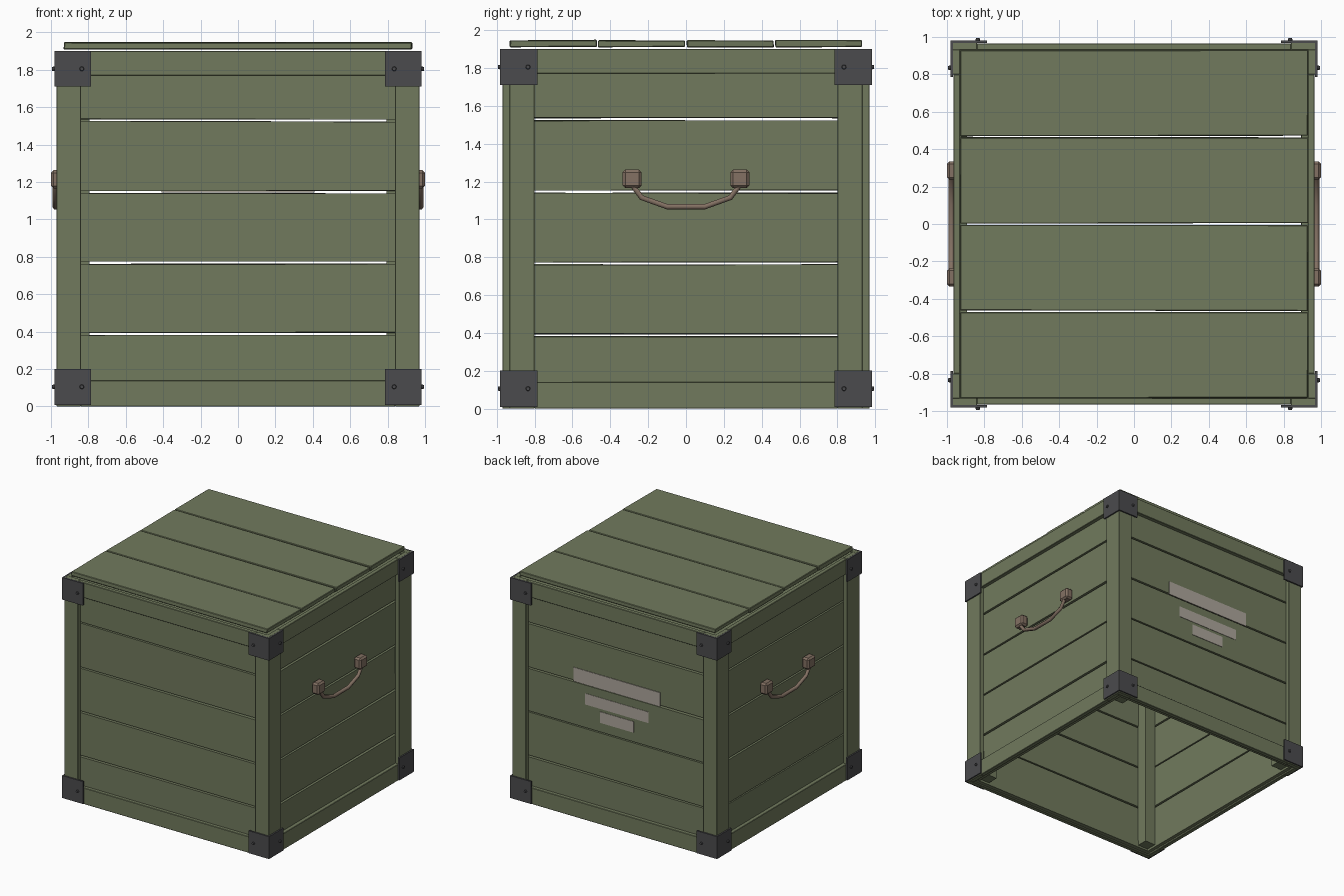
import bpy, bmesh, random
from mathutils import Matrix, Vector

if "Cube" in bpy.data.objects:
    bpy.data.objects.remove(bpy.data.objects["Cube"])

random.seed(4)


def material(name, r, g, b):
    m = bpy.data.materials.new(name)
    m.diffuse_color = (r, g, b, 1)
    m.use_nodes = True
    m.node_tree.nodes["Principled BSDF"].inputs["Base Color"].default_value = m.diffuse_color
    return m


GREEN = material("green_paint", 0.165, 0.195, 0.11)
METAL = material("dark_metal", 0.07, 0.07, 0.075)
TAN = material("handle_tan", 0.23, 0.165, 0.125)
PALE = material("pale_paint", 0.42, 0.38, 0.33)


def box(name, x, y, z, mat, jitter=0.0, bevel=0.0):
    """Box from (min, max) ranges, optionally with slightly uneven corners."""
    bm = bmesh.new()
    bmesh.ops.create_cube(bm, size=1)
    for v in bm.verts:
        v.co = Vector([(r[0] + r[1]) / 2 + c * abs(r[1] - r[0])
                       for r, c in zip((x, y, z), v.co)])
        v.co += Vector([random.uniform(-jitter, jitter) for _ in range(3)])
    if bevel:
        bmesh.ops.bevel(bm, geom=bm.edges[:], offset=bevel, segments=1,
                        affect='EDGES')
    return finish(name, bm, mat)


def finish(name, bm, mat):
    me = bpy.data.meshes.new(name)
    bm.to_mesh(me)
    bm.free()
    me.materials.append(mat)
    ob = bpy.data.objects.new(name, me)
    bpy.context.collection.objects.link(ob)
    return ob


def wall_box(wall, name, u, d, z, mat, **kw):
    """Box on a wall: u runs along the wall, d is distance outward from centre."""
    axis, s = wall
    d = (d[0] * s, d[1] * s)
    return box(name, *((u, d) if axis == 'y' else (d, u)), z, mat, **kw)


def bolt(wall, name, u, d, z):
    axis, s = wall
    bm = bmesh.new()
    bmesh.ops.create_cone(bm, cap_ends=True, segments=8, radius1=0.013,
                          radius2=0.010, depth=0.014)
    normal = Vector((0, s, 0)) if axis == 'y' else Vector((s, 0, 0))
    pos = Vector((u, d * s, z)) if axis == 'y' else Vector((d * s, u, z))
    rot = Vector((0, 0, 1)).rotation_difference(normal).to_matrix().to_4x4()
    bm.transform(Matrix.Translation(pos) @ rot)
    finish(name, bm, METAL)


walls = {"front": ('y', -1), "back": ('y', 1), "left": ('x', -1), "right": ('x', 1)}
rows = [0.005, 0.388, 0.768, 1.147, 1.53, 1.90]

for side, wall in walls.items():
    wide = wall[0] == 'y'
    # front and back walls overlap the ends of the side walls
    end, inner = (0.97, 0.84) if wide else (0.934, 0.80)
    span = 0.93 if wide else 0.895
    # horizontal planks
    for i in range(5):
        wall_box(wall, f"{side}_plank_{i + 1}", (-span, span), (0.895, 0.933),
                 (rows[i] + 0.007, rows[i + 1] - 0.007), GREEN, jitter=0.003)
    # frame rails and posts
    for part, z in (("bottom", (0, 0.14)), ("top", (1.77, 1.90))):
        wall_box(wall, f"{side}_{part}_rail", (-inner, inner), (0.93, 0.966), z,
                 GREEN, bevel=0.003)
    for s in (-1, 1):
        wall_box(wall, f"{side}_post", sorted((s * inner, s * end)), (0.93, 0.97),
                 (0, 1.90), GREEN, bevel=0.003)
        # corner bracket plates and bolts
        for z in ((0.008, 0.20), (1.71, 1.90)):
            e = 0.982 if wide else 0.972
            wall_box(wall, f"{side}_bracket", sorted((s * 0.785, s * e)),
                     (0.968, 0.982), z, METAL)
            bolt(wall, f"{side}_bracket_bolt", s * 0.835, 0.987,
                 0.105 if z[0] < 1 else 1.805)

# inner corner posts
for sx in (-1, 1):
    for sy in (-1, 1):
        box("inner_corner_post", sorted((sx * 0.795, sx * 0.897)),
            sorted((sy * 0.80, sy * 0.897)), (0.03, 1.90), GREEN)

# lid planks
for i in range(4):
    y = -0.935 + i * 0.4675
    box(f"lid_plank_{i + 1}", (-0.93, 0.93), (y + 0.004, y + 0.4635), (1.91, 1.947),
        GREEN, jitter=0.003, bevel=0.004)

# painted strips on the back
for half, z in ((0.41, (1.145, 1.265)), (0.30, (0.975, 1.07)), (0.16, (0.855, 0.95))):
    box("back_strip", (-half, half), (0.93, 0.938), z, PALE)

# side handles
path = [(-0.29, 1.19), (-0.235, 1.115), (-0.10, 1.067),
        (0.10, 1.067), (0.235, 1.115), (0.29, 1.19)]
for s, side in ((-1, "left"), (1, "right")):
    for sy in (-1, 1):
        box(f"{side}_handle_mount", sorted((s * 0.93, s * 1.0)),
            (sy * 0.285 - 0.05, sy * 0.285 + 0.05), (1.165, 1.263), TAN, bevel=0.014)
    cu = bpy.data.curves.new(f"{side}_handle_grip", 'CURVE')
    cu.dimensions = '3D'
    cu.bevel_depth = 0.016
    cu.bevel_resolution = 1
    cu.use_fill_caps = True
    sp = cu.splines.new('POLY')
    sp.points.add(len(path) - 1)
    for p, (y, z) in zip(sp.points, path):
        p.co = (s * 0.976, y, z, 1)
    cu.materials.append(TAN)
    grip = bpy.data.objects.new(f"{side}_handle_grip", cu)
    bpy.context.collection.objects.link(grip)
